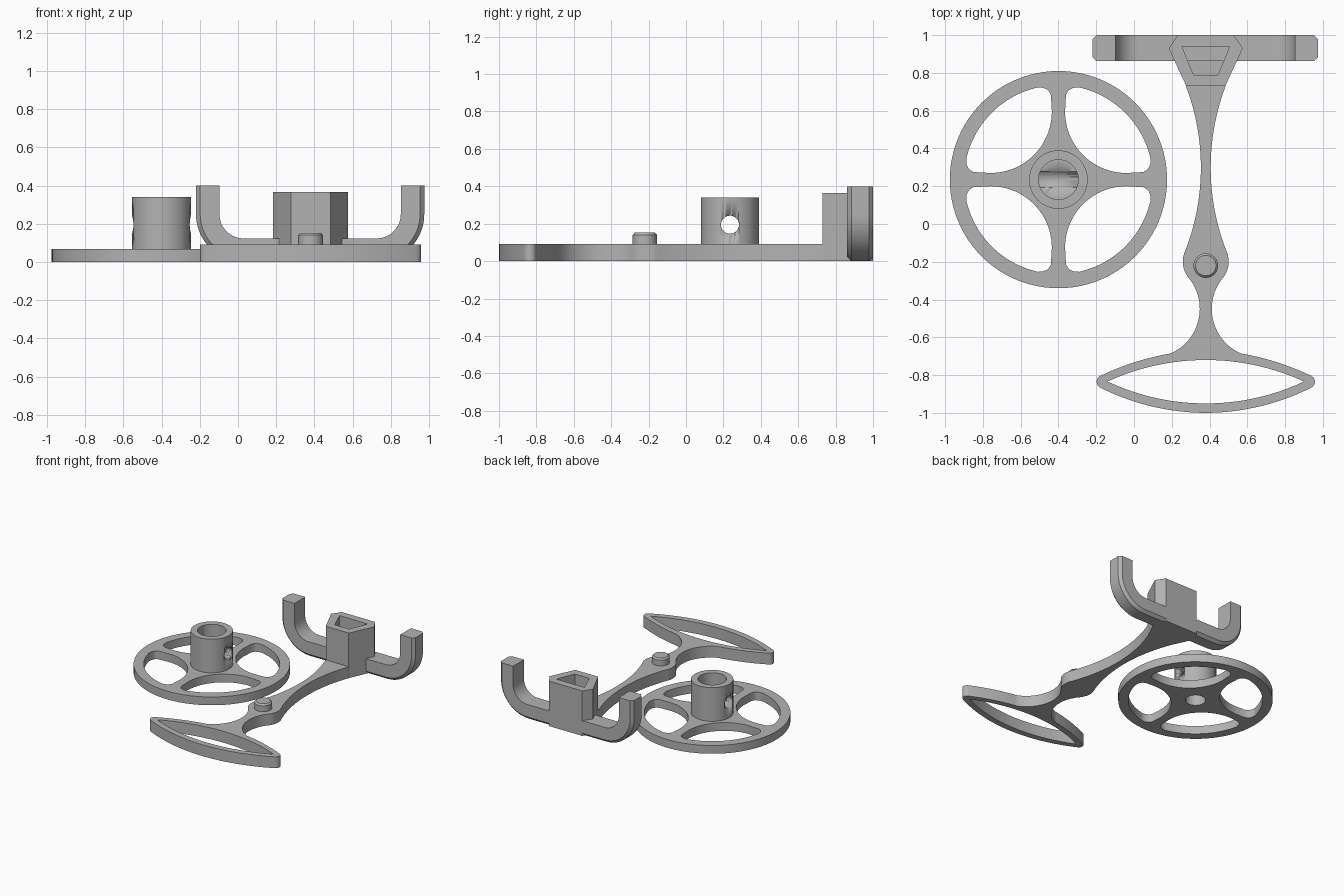
import bpy, bmesh, math
from mathutils import Vector

if "Cube" in bpy.data.objects:
    bpy.data.objects.remove(bpy.data.objects["Cube"])

grey = bpy.data.materials.new("plain grey")
grey.diffuse_color = (0.45, 0.45, 0.45, 1)
grey.use_nodes = True
grey.node_tree.nodes["Principled BSDF"].inputs["Base Color"].default_value = grey.diffuse_color


def finish(name, bm):
    """Turn a bmesh into a grey object, smooth except at sharp edges."""
    bmesh.ops.remove_doubles(bm, verts=bm.verts, dist=1e-5)
    bmesh.ops.recalc_face_normals(bm, faces=bm.faces)
    me = bpy.data.meshes.new(name)
    bm.to_mesh(me)
    bm.free()
    me.materials.append(grey)
    ob = bpy.data.objects.new(name, me)
    bpy.context.collection.objects.link(ob)
    bpy.ops.object.select_all(action='DESELECT')
    ob.select_set(True)
    bpy.context.view_layer.objects.active = ob
    bpy.ops.object.shade_smooth_by_angle(angle=math.radians(30))
    return ob


def plate(name, loops, z0, z1):
    """Extrude a flat outline with holes from z0 to z1."""
    cu = bpy.data.curves.new(name, 'CURVE')
    cu.dimensions, cu.fill_mode = '2D', 'BOTH'
    cu.extrude = (z1 - z0) / 2
    for pts in loops:
        sp = cu.splines.new('POLY')
        sp.points.add(len(pts) - 1)
        for p, (x, y) in zip(sp.points, pts):
            p.co = (x, y, 0, 1)
        sp.use_cyclic_u = True
    tmp = bpy.data.objects.new(name + "_outline", cu)
    bpy.context.collection.objects.link(tmp)
    bpy.context.view_layer.update()
    me = bpy.data.meshes.new_from_object(
        tmp.evaluated_get(bpy.context.evaluated_depsgraph_get()))
    bpy.data.objects.remove(tmp)
    bm = bmesh.new()
    bm.from_mesh(me)
    bmesh.ops.translate(bm, verts=bm.verts, vec=(0, 0, (z0 + z1) / 2))
    return finish(name, bm)


def lathe(name, profile, centre, steps=64):
    """Spin a closed (radius, z) profile about a vertical axis."""
    bm = bmesh.new()
    vs = [bm.verts.new((r, 0, z)) for r, z in profile]
    es = [bm.edges.new((a, b)) for a, b in zip(vs, vs[1:])]
    bmesh.ops.spin(bm, geom=vs + es, cent=(0, 0, 0), axis=(0, 0, 1),
                   angle=2 * math.pi, steps=steps, use_duplicate=False)
    bmesh.ops.translate(bm, verts=bm.verts, vec=(*centre, 0))
    return finish(name, bm)


def circle(c, r, a0=0, a1=360, n=96):
    last = n if a1 - a0 == 360 else n - 1
    return [(c[0] + r * math.cos(math.radians(a0 + (a1 - a0) * i / last)),
             c[1] + r * math.sin(math.radians(a0 + (a1 - a0) * i / last))) for i in range(n)]


def arc(p, q, s, n=16):
    """Circular arc from p through q towards s, leaving out s itself."""
    (ax, ay), (bx, by), (cx, cy) = p, q, s
    d = 2 * (ax * (by - cy) + bx * (cy - ay) + cx * (ay - by))
    A, B, C = ax * ax + ay * ay, bx * bx + by * by, cx * cx + cy * cy
    ux = (A * (by - cy) + B * (cy - ay) + C * (ay - by)) / d
    uy = (A * (cx - bx) + B * (ax - cx) + C * (bx - ax)) / d
    r = math.hypot(ax - ux, ay - uy)
    t0, t1 = math.atan2(ay - uy, ax - ux), math.atan2(cy - uy, cx - ux)
    turn = (t1 - t0 + math.pi) % (2 * math.pi) - math.pi
    return [(ux + r * math.cos(t0 + turn * i / n), uy + r * math.sin(t0 + turn * i / n))
            for i in range(n)]


# Wheel: rim, four flared spokes and a small centre hole
W = (-0.40, 0.235)
corner = [(0.04, 0.45), (0.055, 0.474), (0.08, 0.486), (0.11, 0.488)]
opening = circle((0.36, 0.36), 0.325, 180, 270, 24)
opening += [(y, x) for x, y in corner]
opening += circle((0, 0), 0.5, 14, 76, 24)
opening += corner[::-1]
loops = [circle(W, 0.575), circle(W, 0.075, n=64)]
for k in range(4):
    c, s = (1, 0, -1, 0)[k], (0, 1, 0, -1)[k]
    loops.append([(W[0] + c * x - s * y, W[1] + s * x + c * y) for x, y in opening])
plate("wheel", loops, 0, 0.067)

# Hub with a blind bore and a cross hole
hub = lathe("wheel_hub", [(0, 0.10), (0.075, 0.10), (0.075, 0.065), (0.155, 0.065),
                          (0.155, 0.34), (0.105, 0.34), (0.105, 0.172), (0, 0.172)], W)
bm = bmesh.new()
bmesh.ops.create_cone(bm, cap_ends=True, segments=48, radius1=0.048, radius2=0.048, depth=0.5)
for v in bm.verts:
    v.co = Vector((v.co.z + W[0], v.co.y + W[1], v.co.x + 0.195))
cutter = finish("cross_hole_cutter", bm)
cutter.hide_render = True
cutter.hide_viewport = True
cut = hub.modifiers.new("cross hole", 'BOOLEAN')
cut.object, cut.operation, cut.solver = cutter, 'DIFFERENCE', 'EXACT'

# Handle: waisted stem with a pin boss, ending in a lens-shaped loop
AX = 0.38
side = [(0.105, 0.75)]
side += arc((0.105, 0.73), (0.027, 0.25), (0.108, -0.14), 40)
side += arc((0.108, -0.14), (0.12, -0.22), (0.095, -0.28), 10)
side += arc((0.095, -0.28), (0.032, -0.46), (0.185, -0.685), 28)
side += arc((0.185, -0.685), (0.38, -0.733), (0.55, -0.80))
side += arc((0.55, -0.80), (0.578, -0.835), (0.555, -0.868), 8)
side += arc((0.555, -0.868), (0.28, -0.967), (0, -1.0), 20)
outline = [(AX + x, y) for x, y in side] + [(AX, -1.0)]
outline += [(AX - x, y) for x, y in reversed(side)]
lens = (arc((AX - 0.52, -0.834), (AX, -0.72), (AX + 0.52, -0.834), 32)
        + arc((AX + 0.52, -0.834), (AX, -0.95), (AX - 0.52, -0.834), 32))
plate("handle", [outline, lens], 0, 0.092)

# Chamfered pin on the boss
lathe("pin", [(0, 0.08), (0.065, 0.08), (0.065, 0.14), (0.054, 0.152), (0, 0.152)],
      (AX, -0.22), 48)

# Socket block with a tapered pocket
half = [(0.148, 1.0), (0.196, 0.93), (0.103, 0.73)]
block = [(AX + x, y) for x, y in half] + [(AX - x, y) for x, y in reversed(half)]
pocket = [(AX - 0.126, 0.94), (AX + 0.126, 0.94), (AX + 0.065, 0.79), (AX - 0.065, 0.79)]
plate("socket_base", [block], 0, 0.092)
plate("socket", [block, pocket], 0.092, 0.365)

# U-shaped bracket: constant section with chamfered outer edges, swept round
Y0, Y1, T, CH, R = 0.862, 1.0, 0.123, 0.022, 0.25
X0, X1 = -0.22, 0.975
path = [((X0, 0.4), (1, 0))]
for cx, a0 in ((X0 + R, 180), (X1 - R, 270)):
    for i in range(17):
        a = math.radians(a0 + 90 * i / 16)
        path.append(((cx + R * math.cos(a), R + R * math.sin(a)), (-math.cos(a), -math.sin(a))))
path.append(((X1, 0.4), (-1, 0)))
section = [(T, Y0), (CH, Y0), (0, Y0 + CH), (0, Y1 - CH), (CH, Y1), (T, Y1)]
bm = bmesh.new()
rings = [[bm.verts.new((p[0] + n[0] * d, y, p[1] + n[1] * d)) for d, y in section]
         for p, n in path]
for a, b in zip(rings, rings[1:]):
    for i in range(6):
        j = (i + 1) % 6
        bm.faces.new((a[i], a[j], b[j], b[i]))
bm.faces.new(rings[0])
bm.faces.new(rings[-1])
finish("bracket", bm)
